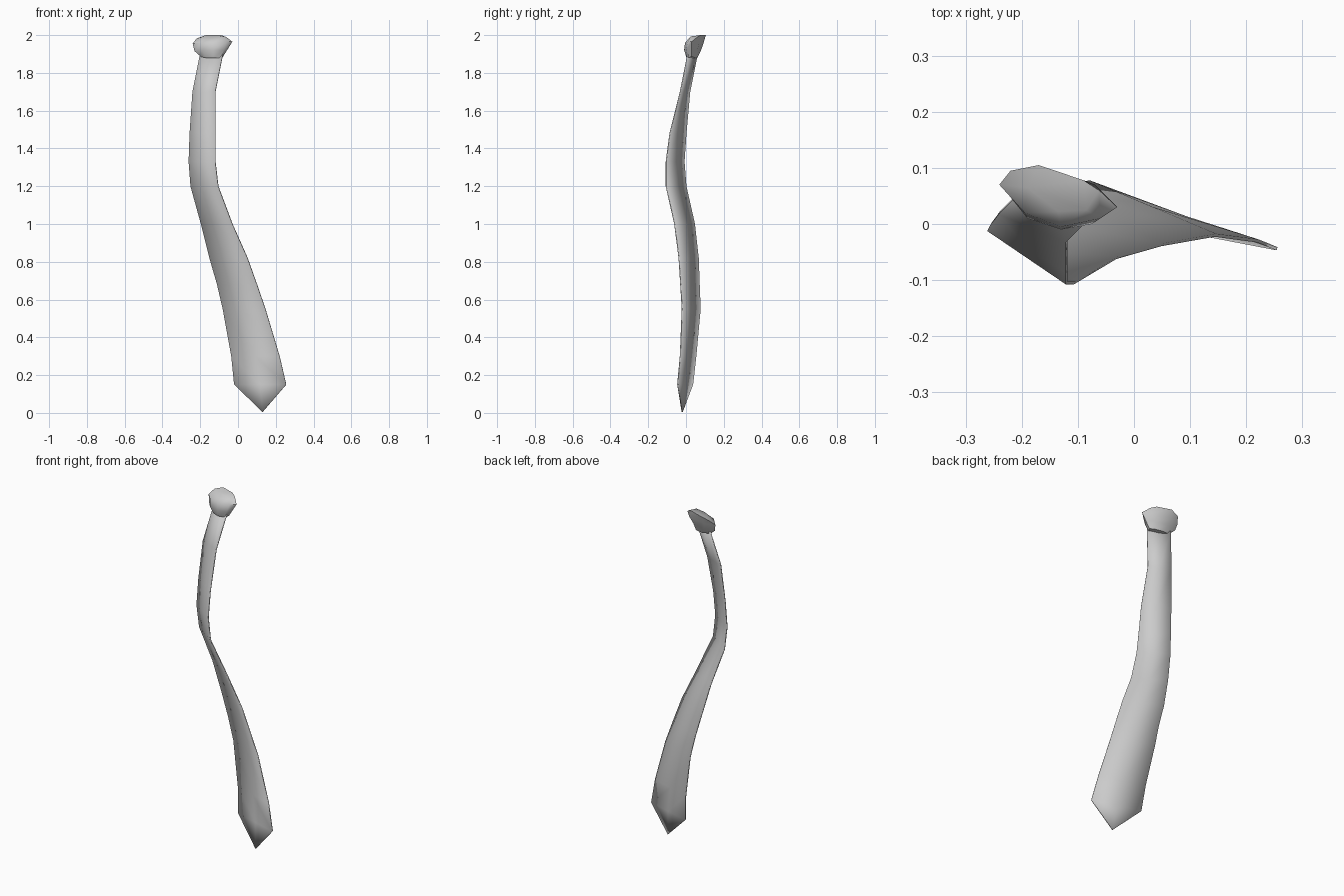
import bpy
import bmesh

cube = bpy.data.objects.get("Cube")
if cube:
    bpy.data.objects.remove(cube)

grey = bpy.data.materials.new("plain grey")
grey.use_nodes = True
COLOUR = (0.6, 0.6, 0.6, 1)
grey.diffuse_color = COLOUR
grey.node_tree.nodes["Principled BSDF"].inputs["Base Color"].default_value = COLOUR


def make_object(name, bm, angle):
    bmesh.ops.recalc_face_normals(bm, faces=bm.faces)
    mesh = bpy.data.meshes.new(name)
    bm.to_mesh(mesh)
    bm.free()
    mesh.materials.append(grey)
    obj = bpy.data.objects.new(name, mesh)
    bpy.context.collection.objects.link(obj)
    bpy.ops.object.select_all(action='DESELECT')
    obj.select_set(True)
    bpy.context.view_layer.objects.active = obj
    bpy.ops.object.shade_smooth_by_angle(angle=angle)
    return obj


def bridge(bm, rows, closed=False):
    """Skin neighbouring rows of points with quads."""
    loops = [[bm.verts.new(p) for p in row] for row in rows]
    count = len(loops[0])
    for a, b in zip(loops, loops[1:]):
        for i in range(count if closed else count - 1):
            j = (i + 1) % count
            bm.faces.new((a[i], a[j], b[j], b[i]))
    return loops


# Tie blade: height, then x and y of the rear edge and of the front edge
stations = [
    (1.90, -0.20, 0.06, -0.08, 0.01),
    (1.70, -0.24, 0.02, -0.12, -0.03),
    (1.48, -0.255, 0.0, -0.12, -0.085),
    (1.33, -0.26, -0.01, -0.12, -0.105),
    (1.20, -0.25, 0.0, -0.105, -0.105),
    (1.00, -0.195, 0.045, -0.03, -0.06),
    (0.82, -0.15, 0.065, 0.05, -0.037),
    (0.68, -0.11, 0.07, 0.10, -0.028),
    (0.55, -0.08, 0.075, 0.145, -0.02),
    (0.30, -0.035, 0.052, 0.22, -0.03),
    (0.15, -0.02, 0.035, 0.255, -0.044),
]
rows = []
for z, x0, y0, x1, y1 in stations:
    rows.append([(x0, y0, z), ((x0 + x1) / 2, (y0 + y1) / 2, z), (x1, y1, z)])
bm = bmesh.new()
loops = bridge(bm, rows)
# Pointed end
tip = bm.verts.new((0.13, -0.02, 0.005))
for a, b in zip(loops[-1], loops[-1][1:]):
    bm.faces.new((a, b, tip))
blade = make_object("tie_blade", bm, 0.7)
cloth = blade.modifiers.new("cloth thickness", 'SOLIDIFY')
cloth.thickness = 0.006
cloth.offset = 0

# Knot: loops run left, front, right, back
rings = [
    [(-0.195, 0.05, 1.885), (-0.17, 0.015, 1.88), (-0.13, 0.003, 1.88),
     (-0.09, 0.01, 1.88), (-0.08, 0.03, 1.885), (-0.10, 0.05, 1.88), (-0.15, 0.06, 1.88)],
    [(-0.23, 0.06, 1.915), (-0.19, 0.01, 1.92), (-0.13, -0.01, 1.92),
     (-0.075, 0.0, 1.92), (-0.055, 0.03, 1.925), (-0.09, 0.06, 1.92), (-0.17, 0.078, 1.915)],
    [(-0.24, 0.07, 1.955), (-0.195, 0.02, 1.96), (-0.13, -0.005, 1.96),
     (-0.06, 0.01, 1.965), (-0.03, 0.03, 1.965), (-0.07, 0.07, 1.96), (-0.18, 0.092, 1.955)],
    [(-0.22, 0.095, 1.982), (-0.19, 0.065, 1.988), (-0.135, 0.022, 1.985),
     (-0.085, 0.025, 1.993), (-0.062, 0.06, 1.99), (-0.09, 0.078, 2.0), (-0.17, 0.105, 2.0)],
]
bm = bmesh.new()
loops = bridge(bm, rings, closed=True)
bm.faces.new(loops[0])
bm.faces.new(loops[-1])
make_object("tie_knot", bm, 0.8)
